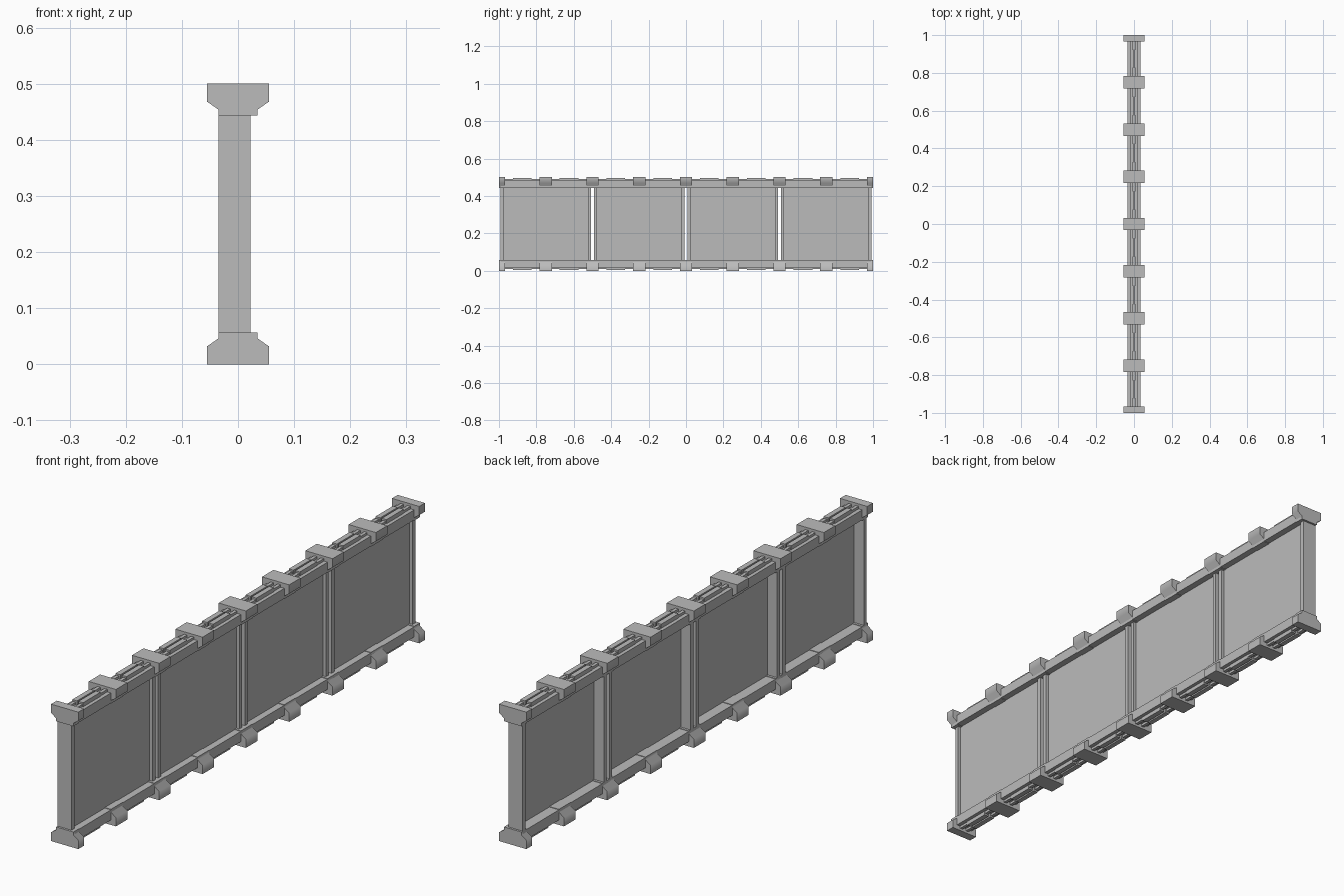
import bpy
import bmesh
import math

if "Cube" in bpy.data.objects:
    bpy.data.objects.remove(bpy.data.objects["Cube"], do_unlink=True)

grey = bpy.data.materials.new("concrete grey")
grey.use_nodes = True
grey.diffuse_color = (0.5, 0.5, 0.5, 1)
grey.node_tree.nodes["Principled BSDF"].inputs["Base Color"].default_value = (0.5, 0.5, 0.5, 1)

HEIGHT = 0.5


def finish(name, bm):
    bmesh.ops.recalc_face_normals(bm, faces=bm.faces)
    mesh = bpy.data.meshes.new(name)
    bm.to_mesh(mesh)
    bm.free()
    mesh.materials.append(grey)
    obj = bpy.data.objects.new(name, mesh)
    bpy.context.collection.objects.link(obj)
    return obj


def extrude_y(name, profile, y0, y1):
    """Prism along y from an (x, z) profile."""
    bm = bmesh.new()
    face = bm.faces.new([bm.verts.new((x, y0, z)) for x, z in profile])
    out = bmesh.ops.extrude_face_region(bm, geom=[face])
    moved = [v for v in out["geom"] if isinstance(v, bmesh.types.BMVert)]
    bmesh.ops.translate(bm, vec=(0, y1 - y0, 0), verts=moved)
    return finish(name, bm)


def box(name, x0, x1, y0, y1, z0, z1):
    return extrude_y(name, [(x0, z0), (x1, z0), (x1, z1), (x0, z1)], y0, y1)


def level(z, top):
    return HEIGHT - z if top else z


# Clamp outline: wide foot, sloping shoulder, narrow neck
half_clamp = [(0.055, 0), (0.055, 0.032), (0.035, 0.046), (0.035, 0.057)]
clamp_outline = half_clamp + [(-x, z) for x, z in reversed(half_clamp)]

for top in (False, True):
    side = "upper" if top else "lower"

    # Long rail closing the panels
    z0, z1 = sorted((level(0.018, top), level(0.055, top)))
    box(side + "_rail", -0.035, 0.035, -0.99, 0.99, z0, z1)

    # Clamps spaced along the rail, cut in half at both ends
    profile = [(x, level(z, top)) for x, z in clamp_outline]
    for i in range(9):
        y = -1 + i * 0.25
        clamp = extrude_y(side + "_clamp", profile, max(-1, y - 0.033), min(1, y + 0.033))
        bpy.ops.object.select_all(action='DESELECT')
        clamp.select_set(True)
        bpy.context.view_layer.objects.active = clamp
        bpy.ops.object.shade_smooth_by_angle(angle=math.radians(60))

    # Twin ridges with a slot between them, and thicker blocks mid-span
    for s in (-1, 1):
        a, b = sorted((s * 0.008, s * 0.02))
        z0, z1 = sorted((level(0.009, top), level(0.02, top)))
        box(side + "_ridge", a, b, -0.99, 0.99, z0, z1)
        a, b = sorted((s * 0.003, s * 0.022))
        z0, z1 = sorted((level(0.003, top), level(0.02, top)))
        for i in range(8):
            y = -0.875 + i * 0.25
            box(side + "_ridge_block", a, b, y - 0.05, y + 0.05, z0, z1)

# Four bays: thin panel between two upright flanges, open slit between bays
for i in range(4):
    y0 = -1 + i * 0.5 + 0.008
    y1 = y0 + 0.484
    box("wall_panel", 0.004, 0.010, y0 + 0.01, y1 - 0.01, 0.05, 0.45)
    for y in (y0, y1 - 0.016):
        box("upright_flange", -0.035, 0.022, y, y + 0.016, 0.05, 0.45)
